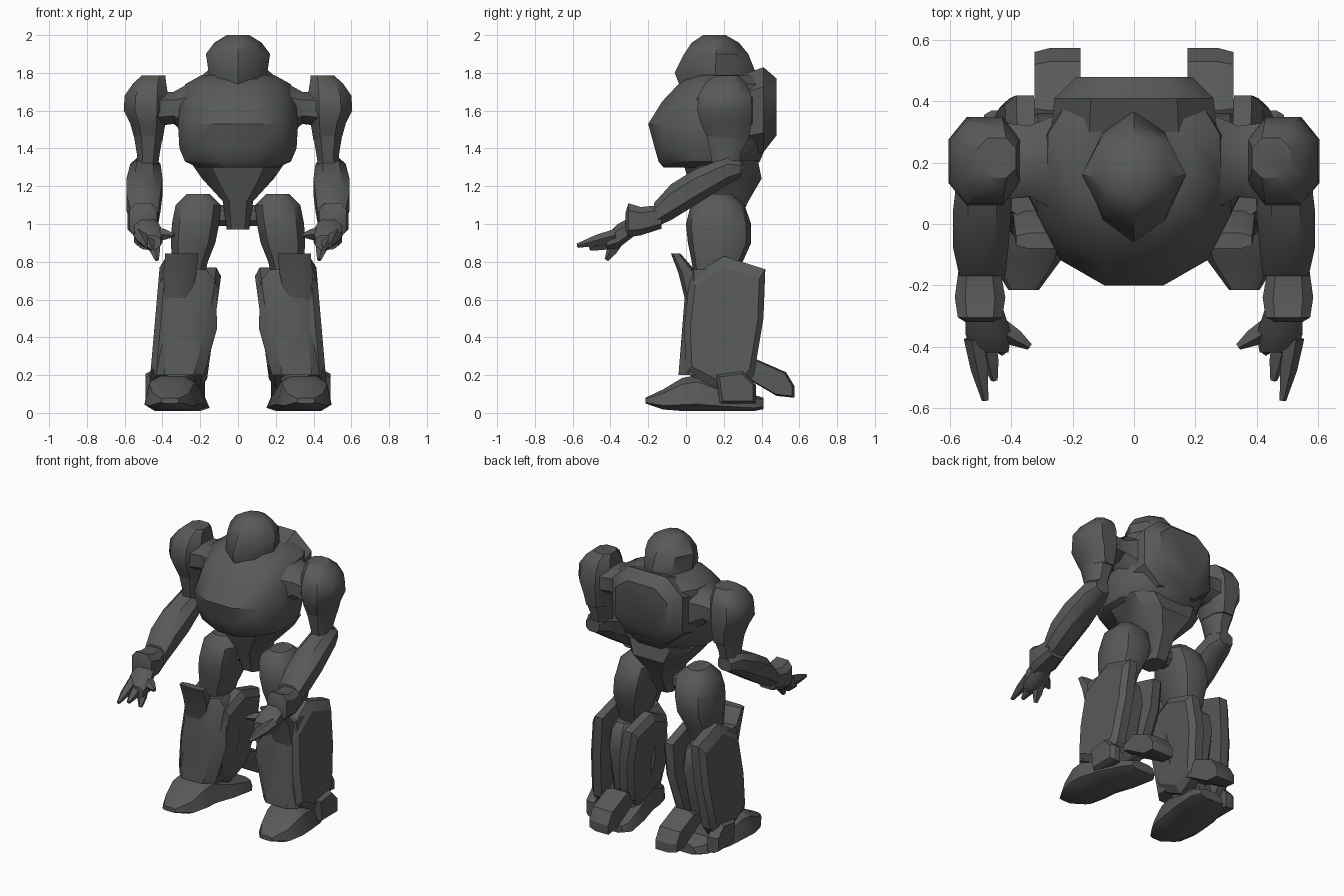
import bpy, bmesh, math
from mathutils import Vector

metal = bpy.data.materials.new("dark_grey_metal")
metal.diffuse_color = (0.095, 0.103, 0.096, 1)


def finish(name, loops, mirror, angle=38):
    """Bridge closed loops of points, cap the ends, optionally mirror across x."""
    bm = bmesh.new()
    rings = [[bm.verts.new(p) for p in loop] for loop in loops]
    n = len(rings[0])
    for a, b in zip(rings, rings[1:]):
        for i in range(n):
            j = (i + 1) % n
            bm.faces.new((a[i], a[j], b[j], b[i]))
    bm.faces.new(rings[0][::-1])
    bm.faces.new(rings[-1])
    bmesh.ops.recalc_face_normals(bm, faces=bm.faces)
    me = bpy.data.meshes.new(name)
    bm.to_mesh(me)
    bm.free()
    me.materials.append(metal)
    me.polygons.foreach_set("use_smooth", [True] * len(me.polygons))
    me.set_sharp_from_angle(angle=math.radians(angle))
    ob = bpy.data.objects.new(name, me)
    bpy.context.collection.objects.link(ob)
    if mirror:
        mod = ob.modifiers.new("mirror", "MIRROR")
        mod.use_mirror_merge = False
    return ob


def stack(name, axis, secs, n=8, e=0.8, phase=0.5, taper=0.0, mirror=True):
    """Loft rounded sections (position, u0, u1, v0, v1) along an axis."""
    loops = []
    angs = [(i + phase) * math.tau / n for i in range(n)]
    us = [math.copysign(abs(math.cos(a)) ** e, math.cos(a)) for a in angs]
    vs = [math.copysign(abs(math.sin(a)) ** e, math.sin(a)) for a in angs]
    mu, mv = max(us), max(vs)
    for p, u0, u1, v0, v1 in secs:
        loop = []
        for cu, cv in zip(us, vs):
            k = 1 - taper * max(0, cv / mv)
            u = (u0 + u1) / 2 + (u1 - u0) / 2 * cu / mu * k
            v = (v0 + v1) / 2 + (v1 - v0) / 2 * cv / mv
            loop.append({"x": (p, u, v), "y": (u, p, v), "z": (u, v, p)}[axis])
        loops.append(loop)
    return finish(name, loops, mirror)


def plate(name, profile, x0, slope, t, inset=0.85):
    """Side plate from a y-z profile; outer face at x0 + slope*z, chamfered rim."""
    cy = sum(p[0] for p in profile) / len(profile)
    cz = sum(p[1] for p in profile) / len(profile)

    def loop(dx, s):
        pts = [(cy + (y - cy) * s, cz + (z - cz) * s) for y, z in profile]
        return [(x0 + slope * z + dx, y, z) for y, z in pts]
    return finish(name, [loop(t, 1), loop(t * 0.35, 1), loop(0, inset)], True, 25)


def spike(name, a, b, r0, r1, n=5):
    """Tapered finger between two points."""
    a, b = Vector(a), Vector(b)
    q = (b - a).to_track_quat("Z", "Y")
    loops = []
    for c, r in ((a, r0), (a.lerp(b, 0.5), r0 * 0.85), (b, r1)):
        loops.append([c + q @ Vector((r * math.cos(i * math.tau / n),
                                      r * math.sin(i * math.tau / n), 0)) for i in range(n)])
    return finish(name, loops, True)


# Head: rounded diamond in plan
stack("head", "z", [(1.70, -.15, .15, -.02, .37), (1.80, -.155, .155, -.06, .37),
                    (1.90, -.17, .17, -.01, .33), (1.96, -.125, .125, .03, .28),
                    (2.0, -.06, .06, .09, .21)], e=1.2, phase=0, mirror=False)

# Torso, back plate and abdomen
stack("chest", "z", [(1.30, -.21, .21, -.12, .36), (1.33, -.28, .28, -.145, .39),
                     (1.40, -.31, .31, -.165, .42), (1.53, -.318, .318, -.2, .47),
                     (1.65, -.305, .305, -.125, .48), (1.74, -.28, .28, -.04, .47),
                     (1.79, -.19, .19, .04, .43)], n=12, e=.9, mirror=False)
stack("back_plate", "y", [(.30, -.27, .27, 1.36, 1.79), (.41, -.26, .26, 1.38, 1.83),
                          (.48, -.19, .19, 1.47, 1.77)], e=.7, mirror=False)
stack("abdomen", "z", [(.97, -.06, .06, .10, .26), (1.12, -.08, .08, .05, .33),
                       (1.24, -.19, .19, .01, .40), (1.34, -.26, .26, -.02, .38)],
      e=.6, mirror=False)
stack("hip_axle", "x", [(-.16, .12, .24, .99, 1.10), (.16, .12, .24, .99, 1.10)], mirror=False)

# Shoulders and upper arms
stack("shoulder_joint", "x", [(.25, .04, .36, 1.45, 1.75), (.34, .09, .32, 1.53, 1.70),
                              (.42, .08, .33, 1.52, 1.70)])
stack("shoulder_pad", "z", [(1.44, .40, .545, .12, .33), (1.53, .385, .57, .08, .345),
                            (1.60, .37, .605, .06, .35), (1.68, .37, .60, .065, .345),
                            (1.745, .38, .555, .10, .32), (1.785, .385, .51, .15, .28)])
stack("upper_arm", "z", [(1.26, .43, .54, .15, .28), (1.37, .415, .535, .13, .29),
                         (1.46, .40, .55, .11, .33), (1.55, .40, .56, .10, .33)])

# Forearms reaching forward, cuffs and hands
stack("forearm", "y", [(.29, .44, .54, 1.25, 1.33), (.22, .41, .57, 1.21, 1.355),
                       (.05, .40, .59, 1.10, 1.29), (-.08, .41, .59, 1.02, 1.21),
                       (-.17, .42, .57, .98, 1.11)])
stack("wrist_cuff", "y", [(-.13, .44, .57, .975, 1.10), (-.24, .42, .585, .94, 1.09),
                          (-.305, .43, .575, .93, 1.11), (-.32, .46, .55, .95, 1.06)], e=.6)
stack("palm", "y", [(-.27, .43, .55, .94, 1.05), (-.36, .40, .55, .87, 1.0),
                    (-.42, .41, .53, .865, .94)])
for i, (a, b) in enumerate([((.52, -.37, .94), (.485, -.575, .885)),
                            ((.48, -.38, .91), (.455, -.51, .87)),
                            ((.43, -.34, .95), (.34, -.40, .94)),
                            ((.45, -.36, .91), (.43, -.42, .81))]):
    spike("finger_%d" % (i + 1), a, b, .036, .012)

# Thighs
stack("thigh", "z", [(.62, .20, .33, .06, .24), (.80, .16, .35, .03, .30),
                     (.90, .12, .355, .01, .345), (1.0, .10, .35, 0, .345),
                     (1.10, .09, .33, .025, .31), (1.16, .15, .27, .08, .24)], n=10)

# Lower legs: shin, knee plate, calf and two side panels
stack("shin", "z", [(.20, .18, .445, -.04, .22), (.45, .11, .43, -.02, .22),
                    (.70, .12, .41, 0, .20), (.76, .17, .40, .01, .17)], e=.6)
stack("knee_plate", "z", [(.60, .25, .39, -.005, .08), (.74, .22, .395, -.04, .06),
                          (.845, .21, .385, -.08, -.03)], e=.6)
stack("calf", "z", [(.16, .22, .36, .14, .28), (.32, .20, .36, .14, .31),
                    (.55, .19, .36, .14, .36), (.66, .20, .35, .14, .34),
                    (.70, .22, .33, .16, .30)])
plate("outer_leg_panel", [(.02, .72), (.20, .83), (.42, .76), (.41, .5), (.36, .2),
                          (.30, .12), (.18, .12), (0, .21), (-.01, .45)], .482, -.087, -.09)
plate("inner_leg_panel", [(.03, .69), (.20, .77), (.40, .71), (.41, .5), (.34, .2),
                          (.20, .13), (.02, .22), (.0, .45)], .188, -.136, .09)

# Feet: ankle, shoe, ankle guard and rear spur
stack("ankle", "z", [(.06, .22, .43, .02, .32), (.28, .23, .42, .03, .25)])
stack("foot", "y", [(-.215, .31, .41, .05, .08), (-.12, .24, .47, .018, .125),
                    (-.02, .21, .495, .01, .185), (.06, .20, .495, .01, .20),
                    (.20, .17, .47, .01, .14), (.36, .15, .41, .01, .095),
                    (.41, .18, .36, .02, .08)], e=.55, taper=.28)
plate("ankle_guard", [(.16, .2), (.30, .22), (.37, .15), (.37, .05), (.18, .05)],
      .49, 0, -.07)
plate("heel_spur", [(.22, .22), (.37, .285), (.53, .215), (.575, .14), (.575, .08),
                    (.48, .09), (.31, .19)], .325, 0, -.15, .9)
